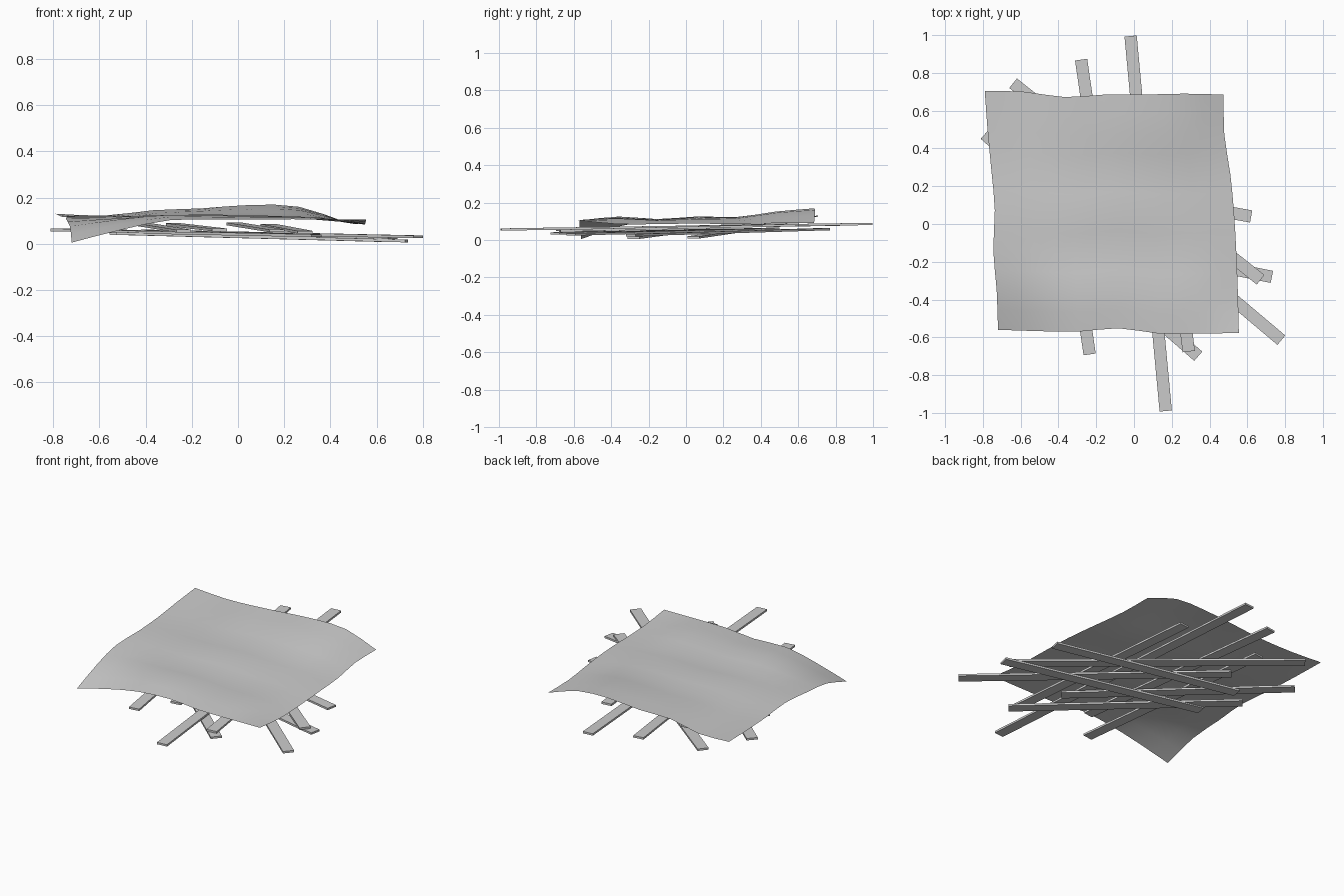
import bpy, bmesh
from mathutils import Vector

W, T = 0.065, 0.012  # plank width and thickness


def finish(name, bm):
    me = bpy.data.meshes.new(name)
    bm.to_mesh(me)
    bm.free()
    ob = bpy.data.objects.new(name, me)
    bpy.context.collection.objects.link(ob)
    return ob


def plank(i, a, b):
    """Flat board running between the centres of its two ends."""
    a, b = Vector(a), Vector(b)
    d = b - a
    side = d.cross(Vector((0, 0, 1))).normalized()
    up = side.cross(d).normalized()
    bm = bmesh.new()
    bmesh.ops.create_cube(bm, size=1)
    mid = (a + b) / 2
    for v in bm.verts:
        c = v.co.copy()
        v.co = mid + d * c.x + side * c.y * W + up * c.z * T
    bmesh.ops.recalc_face_normals(bm, faces=bm.faces)
    finish("plank_%02d" % i, bm)


def spline(vals, t):
    """Catmull-Rom through evenly spaced values, t in 0..1."""
    n = len(vals) - 1
    k = min(int(t * n), n - 1)
    f = t * n - k
    p1, p2 = vals[k], vals[k + 1]
    p0 = vals[k - 1] if k > 0 else 2 * p1 - p2
    p3 = vals[k + 2] if k + 2 <= n else 2 * p2 - p1
    return p1 + 0.5 * f * (p2 - p0 + f * (2*p0 - 5*p1 + 4*p2 - p3
                                          + f * (3*(p1 - p2) + p3 - p0)))


# loose pile of planks: bottom layer, diagonal layer, top layer
planks = [
    ((0.73, -0.28, 0.012), (-0.52, -0.03, 0.045)),
    ((0.62, 0.04, 0.014), (-0.55, 0.25, 0.045)),
    ((0.78, -0.615, 0.03), (-0.40, 0.38, 0.055)),
    ((0.34, -0.70, 0.035), (-0.66, 0.17, 0.055)),
    ((0.67, -0.295, 0.026), (-0.64, 0.745, 0.058)),
    ((-0.79, 0.475, 0.06), (0.20, -0.40, 0.04)),
    ((0.168, -0.99, 0.056), (-0.018, 0.995, 0.086)),
    ((-0.28, 0.87, 0.083), (-0.08, -0.50, 0.06)),
    ((-0.235, -0.69, 0.055), (-0.42, 0.60, 0.085)),
    ((0.29, -0.675, 0.05), (0.13, 0.60, 0.08)),
]
for i, (a, b) in enumerate(planks):
    plank(i + 1, a, b)

# draped sheet: wavy outline and heights (front row first, left to right)
left = [-0.72, -0.727, -0.745, -0.737, -0.755, -0.775, -0.79]
right = [0.555, 0.55, 0.542, 0.53, 0.51, 0.478, 0.475]
front = [-0.56, -0.567, -0.57, -0.552, -0.58, -0.58, -0.577]
back = [0.705, 0.70, 0.672, 0.685, 0.685, 0.69, 0.685]
heights = [
    [0.005, 0.060, 0.102, 0.105, 0.106, 0.106, 0.106],
    [0.075, 0.105, 0.125, 0.122, 0.118, 0.115, 0.085],
    [0.108, 0.110, 0.112, 0.110, 0.108, 0.105, 0.085],
    [0.118, 0.118, 0.124, 0.126, 0.122, 0.112, 0.088],
    [0.115, 0.112, 0.118, 0.122, 0.122, 0.115, 0.085],
    [0.122, 0.116, 0.132, 0.142, 0.150, 0.145, 0.090],
    [0.130, 0.122, 0.145, 0.153, 0.168, 0.160, 0.090],
]
N = 12
bm = bmesh.new()
rows = []
for j in range(N + 1):
    t = j / N
    row = []
    for i in range(N + 1):
        s = i / N
        x = spline(left, t) * (1 - s) + spline(right, t) * s
        y = spline(front, s) * (1 - t) + spline(back, s) * t
        z = spline([spline(h, s) for h in heights], t)
        row.append(bm.verts.new((x, y, z)))
    rows.append(row)
for j in range(N):
    for i in range(N):
        f = bm.faces.new((rows[j][i], rows[j][i+1], rows[j+1][i+1], rows[j+1][i]))
        f.smooth = True
finish("sheet", bm)
